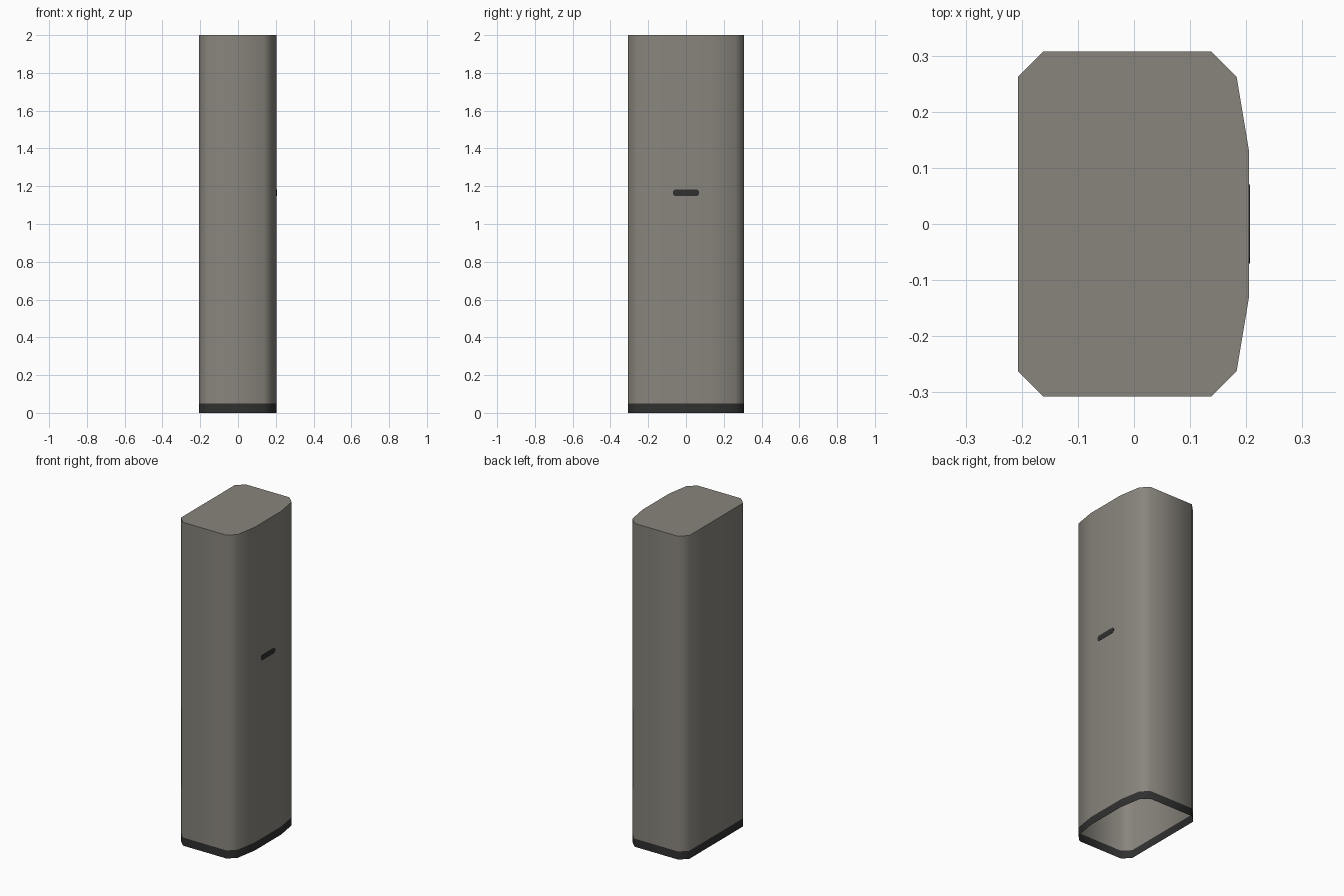
import bpy, bmesh

if "Cube" in bpy.data.objects:
    bpy.data.objects.remove(bpy.data.objects["Cube"])

def material(name, rgb):
    m = bpy.data.materials.new(name)
    m.diffuse_color = (*rgb, 1)
    m.use_nodes = True
    m.node_tree.nodes["Principled BSDF"].inputs["Base Color"].default_value = m.diffuse_color
    return m

grey = material("warm grey", (0.25, 0.235, 0.205))
dark = material("charcoal", (0.03, 0.03, 0.03))

# half cross-section, mirrored across y
half = [(0.205, 0.13), (0.183, 0.262), (0.138, 0.307), (-0.162, 0.307), (-0.207, 0.262)]
profile = half + [(x, -y) for x, y in reversed(half)]

def shell(name, z0, z1, mat, cap):
    bm = bmesh.new()
    lo = [bm.verts.new((x, y, z0)) for x, y in profile]
    hi = [bm.verts.new((x, y, z1)) for x, y in profile]
    n = len(profile)
    for i in range(n):
        j = (i + 1) % n
        bm.faces.new((lo[i], lo[j], hi[j], hi[i])).smooth = True
    if cap:
        bm.faces.new(hi)
        for e in bm.edges:
            e.smooth = not all(v in hi for v in e.verts)
    me = bpy.data.meshes.new(name)
    bm.to_mesh(me)
    bm.free()
    me.materials.append(mat)
    ob = bpy.data.objects.new(name, me)
    bpy.context.collection.objects.link(ob)

# hollow casing, closed on top, over an open base band
shell("casing", 0.05, 2.0, grey, True)
shell("base_band", 0.0, 0.05, dark, False)

# small dark slot plate on the right side
bm = bmesh.new()
outline = [(-0.07, 1.158), (-0.06, 1.149), (0.06, 1.149), (0.07, 1.158),
           (0.07, 1.173), (0.06, 1.182), (-0.06, 1.182), (-0.07, 1.173)]
f = bm.faces.new([bm.verts.new((0.203, y, z)) for y, z in outline])
ext = bmesh.ops.extrude_face_region(bm, geom=[f])
for v in ext["geom"]:
    if isinstance(v, bmesh.types.BMVert):
        v.co.x = 0.2065
bmesh.ops.recalc_face_normals(bm, faces=bm.faces)
me = bpy.data.meshes.new("slot_plate")
bm.to_mesh(me)
bm.free()
me.materials.append(dark)
bpy.context.collection.objects.link(bpy.data.objects.new("slot_plate", me))
